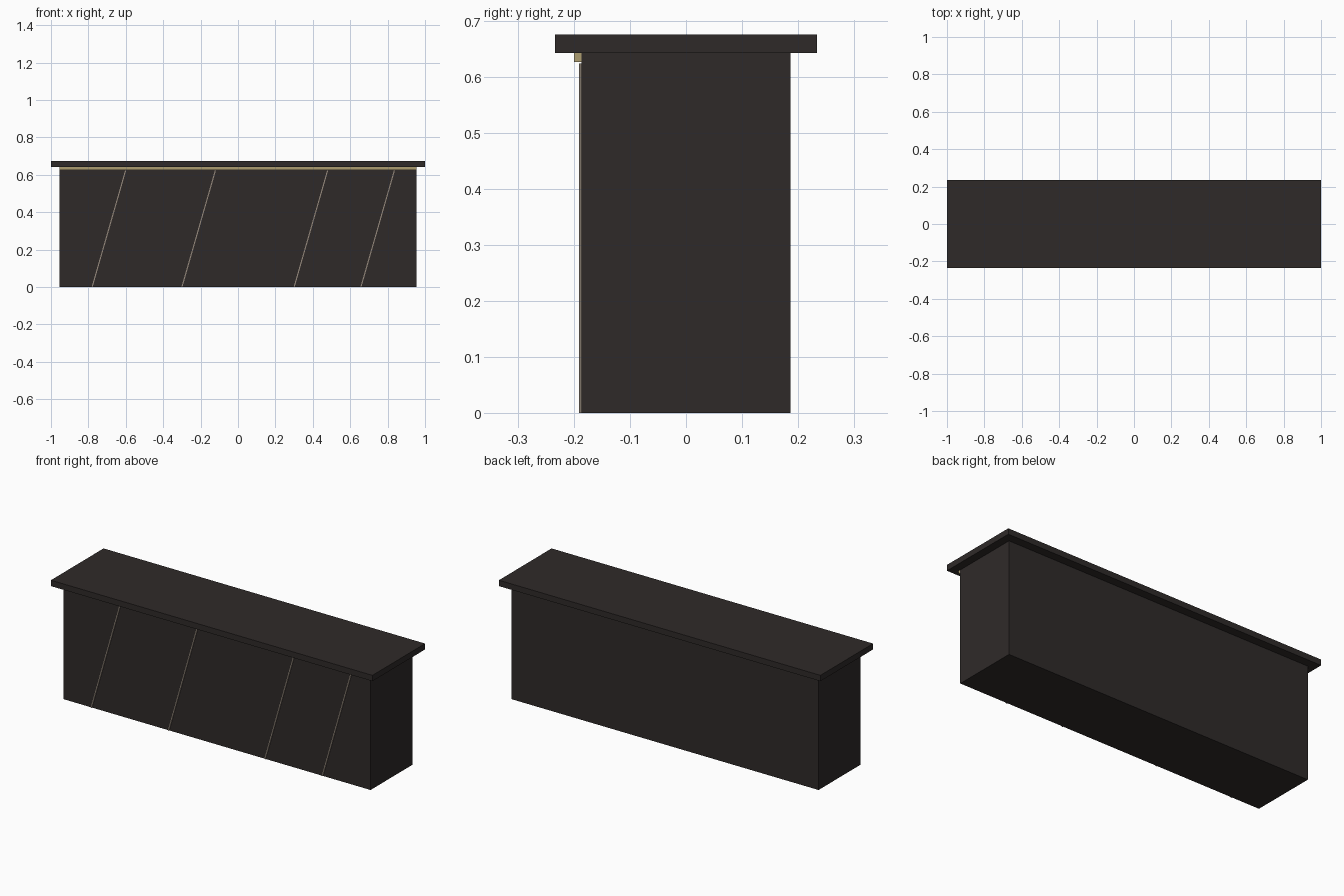
import bpy, bmesh

if "Cube" in bpy.data.objects:
    bpy.data.objects.remove(bpy.data.objects["Cube"])


def material(name, rgb):
    m = bpy.data.materials.new(name)
    m.diffuse_color = (*rgb, 1)
    m.use_nodes = True
    m.node_tree.nodes["Principled BSDF"].inputs["Base Color"].default_value = m.diffuse_color
    return m


dark = material("dark_stone", (0.028, 0.023, 0.022))
gold = material("brass", (0.42, 0.34, 0.16))
vein = material("pale_vein", (0.30, 0.25, 0.20))


def block(name, x, y, z, mat, lean=0.0):
    """Box from (min, max) ranges; lean shifts the upper face along x."""
    bm = bmesh.new()
    bmesh.ops.create_cube(bm, size=1)
    for v in bm.verts:
        top = v.co.z > 0
        v.co = (x[v.co.x > 0] + (lean if top else 0), y[v.co.y > 0], z[top])
    mesh = bpy.data.meshes.new(name)
    bm.to_mesh(mesh)
    bm.free()
    mesh.materials.append(mat)
    obj = bpy.data.objects.new(name, mesh)
    bpy.context.collection.objects.link(obj)
    return obj


# Counter body and overhanging top slab
block("counter_body", (-0.955, 0.955), (-0.186, 0.186), (0, 0.642), dark)
block("counter_top", (-1, 1), (-0.234, 0.234), (0.642, 0.675), dark)

# Brass trim under the front overhang
block("front_trim", (-0.955, 0.955), (-0.2, -0.186), (0.626, 0.642), gold)

# Slanted inlay lines on the front panel
for i, x in enumerate((-0.78, -0.30, 0.30, 0.657)):
    block(f"front_inlay_{i + 1}", (x - 0.003, x + 0.003), (-0.191, -0.185),
          (0, 0.623), vein, lean=0.179)
